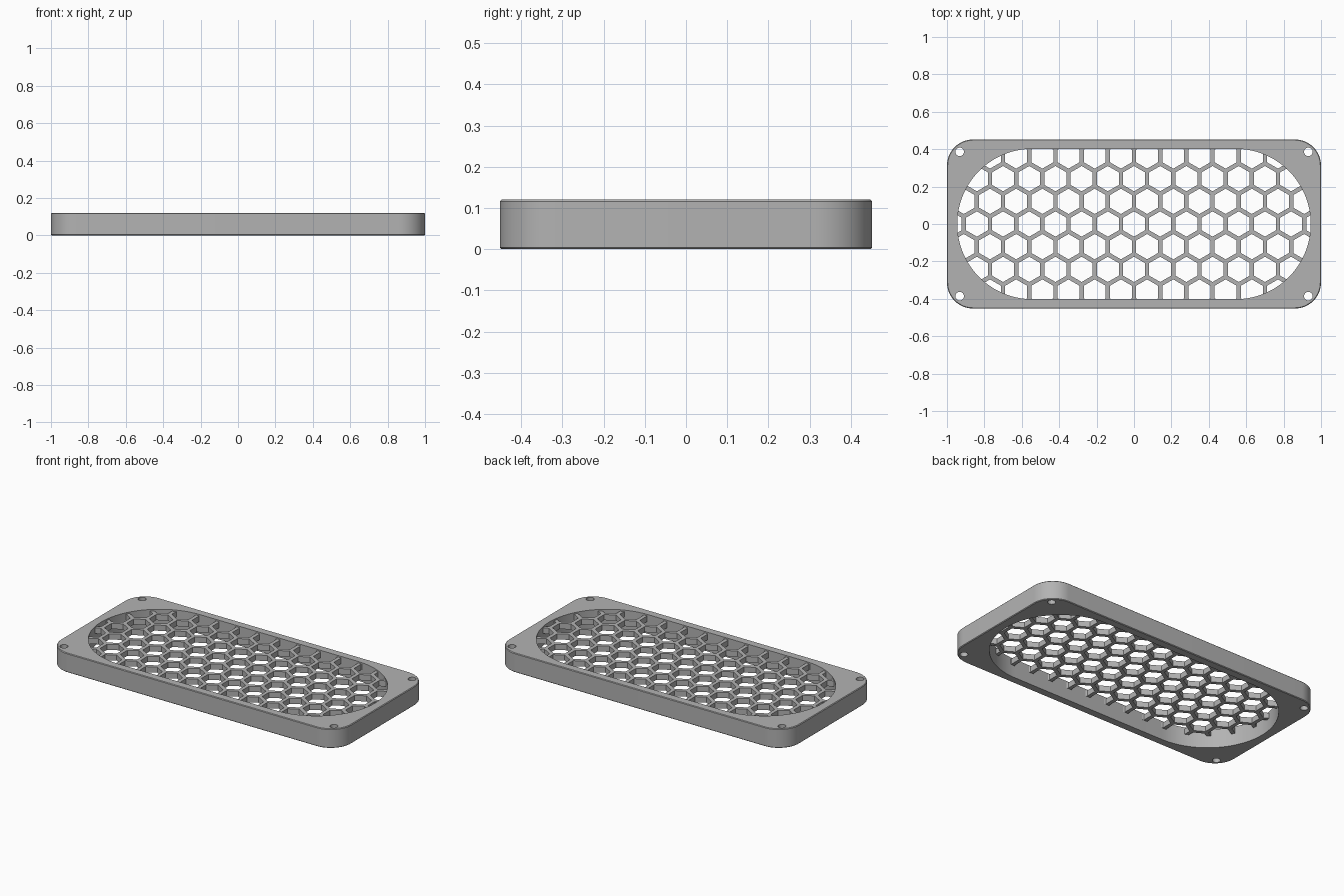
import bpy, bmesh
from math import sin, cos, pi, sqrt

if "Cube" in bpy.data.objects:
    bpy.data.objects.remove(bpy.data.objects["Cube"], do_unlink=True)

HALF_X, HALF_Y, HEIGHT = 1.0, 0.452, 0.12
CORNER, CHAMFER = 0.14, 0.004
OPEN_X, OPEN_R = 0.945, 0.402
MESH_LOW, MESH_HIGH = 0.076, 0.111
PITCH, WEB = 0.14, 0.023

grey = bpy.data.materials.new("plain grey")
grey.use_nodes = True
grey.diffuse_color = (0.45, 0.45, 0.45, 1)
grey.node_tree.nodes["Principled BSDF"].inputs["Base Color"].default_value = grey.diffuse_color


def rounded_rect(hx, hy, r, steps=16):
    """Counter-clockwise outline with four arc corners."""
    pts = []
    for q, (sx, sy) in enumerate([(1, 1), (-1, 1), (-1, -1), (1, -1)]):
        for i in range(steps + 1):
            a = (q + i / steps) * pi / 2
            pts.append((sx * (hx - r) + r * cos(a), sy * (hy - r) + r * sin(a)))
    return pts


def polygon(x, y, r, n, turn=0.0):
    return [(x + r * cos(turn + 2 * pi * i / n), y + r * sin(turn + 2 * pi * i / n)) for i in range(n)]


def add_loft(bm, layers):
    """Stack outlines given as (points, z) and close both ends."""
    rings = [[bm.verts.new((x, y, z)) for x, y in pts] for pts, z in layers]
    n = len(rings[0])
    for a, b in zip(rings, rings[1:]):
        for i in range(n):
            j = (i + 1) % n
            bm.faces.new((a[i], a[j], b[j], b[i]))
    bm.faces.new(rings[0][::-1])
    bm.faces.new(rings[-1])


def make(name, lofts):
    bm = bmesh.new()
    for layers in lofts:
        add_loft(bm, layers)
    bmesh.ops.remove_doubles(bm, verts=bm.verts, dist=1e-5)
    bmesh.ops.recalc_face_normals(bm, faces=bm.faces)
    mesh = bpy.data.meshes.new(name)
    bm.to_mesh(mesh)
    bm.free()
    mesh.materials.append(grey)
    ob = bpy.data.objects.new(name, mesh)
    bpy.context.collection.objects.link(ob)
    return ob


def cut(target, cutter):
    bpy.ops.object.select_all(action="DESELECT")
    bpy.context.view_layer.objects.active = target
    target.select_set(True)
    mod = target.modifiers.new("cut", "BOOLEAN")
    mod.operation, mod.solver, mod.object = "DIFFERENCE", "EXACT", cutter
    bpy.ops.object.modifier_apply(modifier=mod.name)
    bpy.data.objects.remove(cutter, do_unlink=True)
    bpy.ops.object.shade_smooth_by_angle(angle=pi / 6)


# Outer frame with small chamfers at top and bottom
outline = rounded_rect(HALF_X, HALF_Y, CORNER)
inset = rounded_rect(HALF_X - CHAMFER, HALF_Y - CHAMFER, CORNER - CHAMFER)
frame = make("frame", [[(inset, 0), (outline, CHAMFER),
                        (outline, HEIGHT - CHAMFER), (inset, HEIGHT)]])

# Round-ended opening and four corner screw holes
opening = rounded_rect(OPEN_X, OPEN_R, OPEN_R, 32)
cutters = [[(opening, -1), (opening, 1)]]
for sx in (-1, 1):
    for sy in (-1, 1):
        hole = polygon(sx * 0.932, sy * 0.386, 0.023, 24)
        cutters.append([(hole, -1), (hole, 1)])
cut(frame, make("frame_cutter", cutters))

# Honeycomb grille set inside the opening
edge = 0.002
panel = rounded_rect(OPEN_X + edge, OPEN_R + edge, OPEN_R + edge, 32)
grille = make("honeycomb_grille", [[(panel, MESH_LOW), (panel, MESH_HIGH)]])
cells = []
for row in range(-3, 4):
    for col in range(-8, 9):
        x = (col + 0.5 * (row % 2)) * PITCH
        hexagon = polygon(x, row * PITCH * sqrt(3) / 2, (PITCH - WEB) / sqrt(3), 6, pi / 6)
        cells.append([(hexagon, -1), (hexagon, 1)])
cut(grille, make("cell_cutter", cells))
